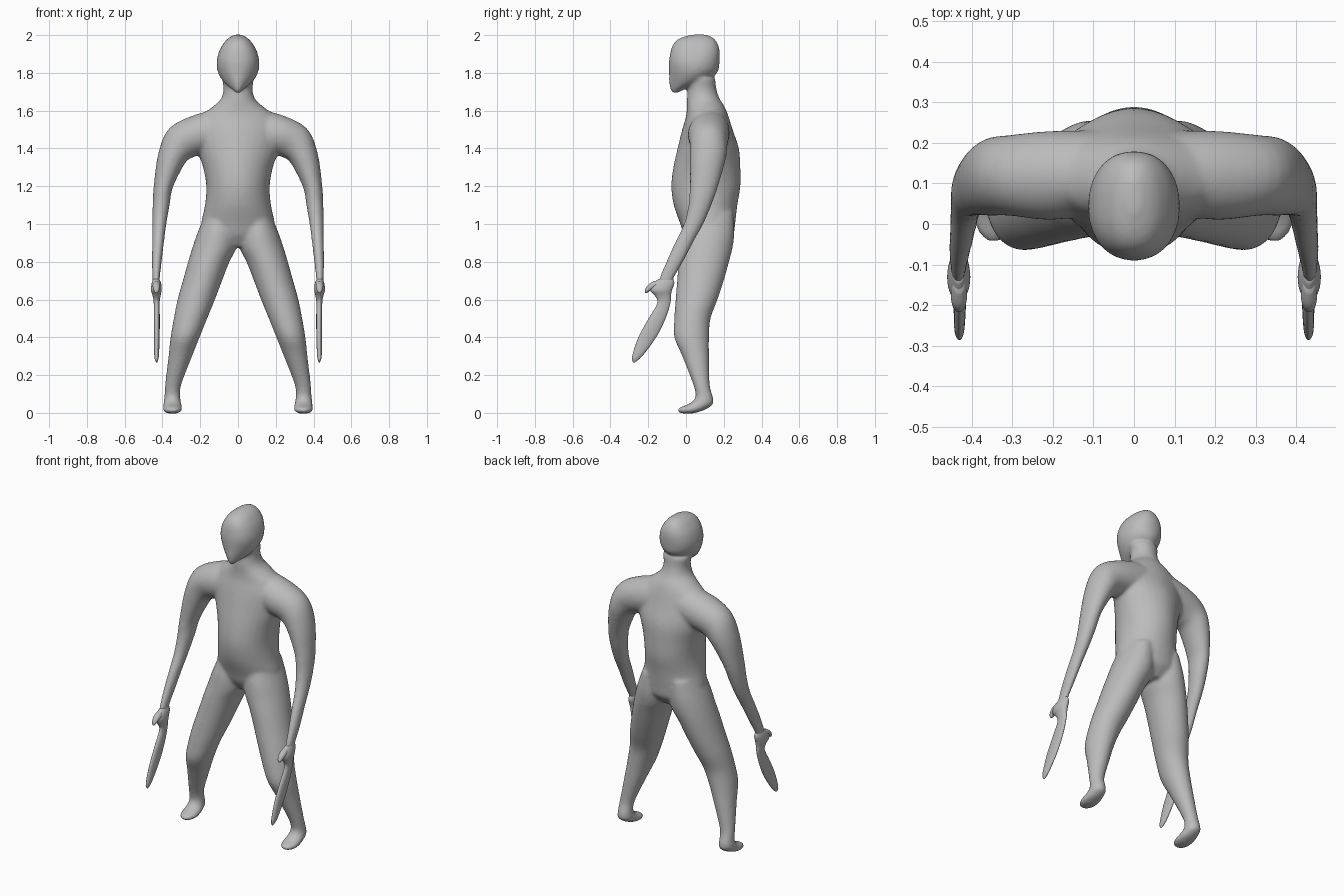
import bpy, bmesh
from math import sin, cos, pi, radians, copysign

cube = bpy.data.objects.get("Cube")
if cube:
    bpy.data.objects.remove(cube, do_unlink=True)

grey = bpy.data.materials.new("plain grey")
grey.use_nodes = True
colour = (0.5, 0.5, 0.5, 1)
grey.diffuse_color = colour
grey.node_tree.nodes["Principled BSDF"].inputs["Base Color"].default_value = colour


def flat(z, x0, x1, y0, y1, power=2):
    """Level ring from its bounds: centre, side axis (x, z), depth, power."""
    return [(x0 + x1) / 2, (y0 + y1) / 2, z, (x1 - x0) / 2, 0, (y1 - y0) / 2, power]


def centred(z, half, y0, y1, power=2):
    return flat(z, -half, half, y0, y1, power)


def tilted(x, z, radius, degrees, y0, y1):
    angle = radians(degrees)
    return [x, (y0 + y1) / 2, z, radius * cos(angle), radius * sin(angle), (y1 - y0) / 2, 2]


def smooth_rings(rings, steps=4):
    """Pass a smooth curve through the rings."""
    result = []
    last = len(rings) - 1
    for i in range(last):
        a, b, c, d = (rings[max(0, min(last, k))] for k in range(i - 1, i + 3))
        for s in range(steps):
            t = s / steps
            result.append([q + t / 2 * (r - p + t * (2 * p - 5 * q + 4 * r - e + t * (3 * (q - r) + e - p)))
                           for p, q, r, e in zip(a, b, c, d)])
    return result + [rings[-1]]


def loft(bm, rings, side=1, sides=32):
    """Add a closed skin over the rings, mirrored when side is -1."""
    loops = []
    for x, y, z, ux, uz, depth, power in smooth_rings(rings):
        loop = []
        for k in range(sides):
            angle = 2 * pi * k / sides
            u, v = (copysign(abs(f) ** (2 / power), f) for f in (cos(angle), sin(angle)))
            loop.append(bm.verts.new((side * (x + ux * u), y + depth * v, z + uz * u)))
        loops.append(loop)
    for low, high in zip(loops, loops[1:]):
        for k in range(sides):
            j = (k + 1) % sides
            bm.faces.new((low[k], low[j], high[j], high[k]))
    bm.faces.new(loops[0])
    bm.faces.new(loops[-1])


def finish(bm, name):
    bmesh.ops.recalc_face_normals(bm, faces=bm.faces)
    mesh = bpy.data.meshes.new(name)
    bm.to_mesh(mesh)
    bm.free()
    mesh.materials.append(grey)
    for face in mesh.polygons:
        face.use_smooth = True
    obj = bpy.data.objects.new(name, mesh)
    bpy.context.collection.objects.link(obj)
    return obj


# Head: egg-shaped skull narrowing to a keeled chin
head = [centred(*row) for row in (
    (1.69, .008, -.07, -.045, 1.6), (1.715, .035, -.086, .0, 1.4), (1.75, .075, -.09, .1, 1.6),
    (1.8, .106, -.09, .165, 1.9), (1.86, .113, -.09, .178, 2.2), (1.92, .098, -.08, .178, 2.3),
    (1.96, .074, -.062, .165, 2.3), (1.985, .05, -.03, .145, 2.2), (2.003, .016, .03, .11))]

# Neck and torso
torso = [centred(*row) for row in (
    (.88, .1, .03, .2), (.94, .18, -.01, .25), (1.0, .195, -.03, .26),
    (1.1, .175, -.065, .272), (1.2, .168, -.078, .288), (1.3, .185, -.067, .288, 1.9),
    (1.4, .22, -.045, .28, 1.8), (1.5, .24, -.02, .247, 1.8), (1.57, .2, .0, .225, 1.9),
    (1.62, .135, .005, .205), (1.66, .092, .005, .18), (1.71, .077, .01, .162),
    (1.77, .085, .02, .155))]

# Shoulder and arm, turning from sideways to straight down
arm = [tilted(*row) for row in (
    (.04, 1.5, .12, 80, .03, .23), (.2, 1.475, .107, 75, .01, .23), (.3, 1.43, .1, 50, .02, .22),
    (.35, 1.35, .076, 20, .02, .212), (.395, 1.2, .051, 5, .02, .17), (.407, 1.1, .045, 0, .013, .135),
    (.416, 1.0, .037, 0, -.012, .092), (.423, .9, .031, 0, -.06, .037), (.43, .8, .026, 0, -.105, -.015),
    (.433, .72, .02, 0, -.14, -.06), (.433, .67, .018, 0, -.155, -.08))]

# Leg and foot
leg = [flat(*row) for row in (
    (-.003, .32, .375, -.025, .04), (.012, .297, .396, -.048, .09), (.03, .296, .397, -.03, .125),
    (.05, .3, .395, .02, .146), (.085, .306, .39, .05, .143), (.15, .3, .386, .038, .126),
    (.3, .243, .368, -.02, .122), (.4, .203, .357, -.062, .122), (.5, .163, .34, -.062, .13),
    (.6, .122, .32, -.055, .167), (.7, .084, .292, -.047, .2), (.8, .045, .264, -.04, .228),
    (.88, .005, .24, -.033, .248), (.96, .0, .212, -.025, .256), (1.06, .02, .17, .0, .25))]

# Fuse the body into one soft skin
body = bmesh.new()
loft(body, head)
loft(body, torso)
for side in (1, -1):
    loft(body, arm, side)
    loft(body, leg, side)
body = finish(body, "body")
remesh = body.modifiers.new("fuse", "REMESH")
remesh.mode = "VOXEL"
remesh.voxel_size = .01
remesh.use_smooth_shade = True
soften = body.modifiers.new("soften", "SMOOTH")
soften.factor = .5
soften.iterations = 8

# Hands: a cuffed wrist, a long flat blade of fingers and a short thumb
blade = [flat(*row) for row in (
    (.268, .427, .433, -.28, -.27), (.3, .419, .443, -.285, -.232), (.4, .415, .445, -.252, -.158),
    (.5, .414, .446, -.198, -.108), (.58, .415, .446, -.152, -.083), (.62, .41, .452, -.165, -.08),
    (.65, .404, .461, -.19, -.074), (.685, .407, .457, -.175, -.062), (.71, .417, .449, -.145, -.068))]
thumb = [flat(*row) for row in (
    (.635, .427, .437, -.216, -.205), (.65, .417, .447, -.217, -.185),
    (.675, .412, .452, -.203, -.145), (.698, .418, .446, -.17, -.12))]
for side, name in ((1, "left_hand"), (-1, "right_hand")):
    hand = bmesh.new()
    loft(hand, blade, side)
    loft(hand, thumb, side)
    finish(hand, name)
